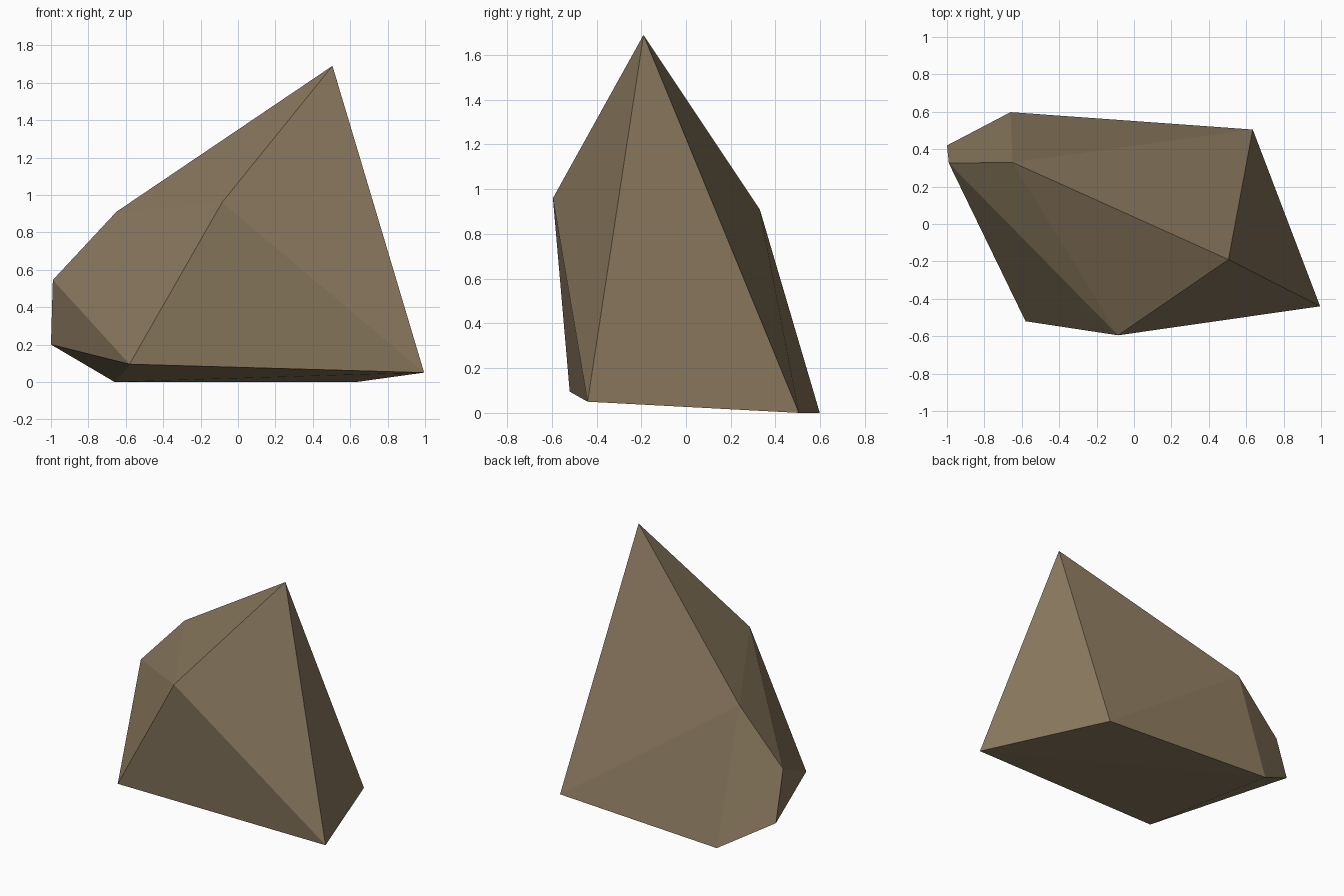
import bpy
import bmesh

if "Cube" in bpy.data.objects:
    bpy.data.objects.remove(bpy.data.objects["Cube"])

# Stone colour
stone = bpy.data.materials.new("stone_brown")
stone.diffuse_color = (0.26, 0.195, 0.115, 1)
stone.use_nodes = True
stone.node_tree.nodes["Principled BSDF"].inputs["Base Color"].default_value = stone.diffuse_color

# Corners of the boulder: peak, shoulders, left end, base
corners = [
    (0.505, -0.19, 1.69),
    (-0.085, -0.595, 0.96), (-0.65, 0.33, 0.91),
    (-0.99, 0.325, 0.545), (-1.0, 0.42, 0.20),
    (-0.58, -0.52, 0.095), (0.995, -0.44, 0.05),
    (0.635, 0.505, 0.0), (-0.66, 0.598, 0.0),
]

# Boulder: the convex hull of its corners, flat shaded
bm = bmesh.new()
for co in corners:
    bm.verts.new(co)
bmesh.ops.convex_hull(bm, input=bm.verts[:])
bmesh.ops.recalc_face_normals(bm, faces=bm.faces[:])
mesh = bpy.data.meshes.new("boulder")
bm.to_mesh(mesh)
bm.free()
mesh.materials.append(stone)
boulder = bpy.data.objects.new("boulder", mesh)
bpy.context.collection.objects.link(boulder)
